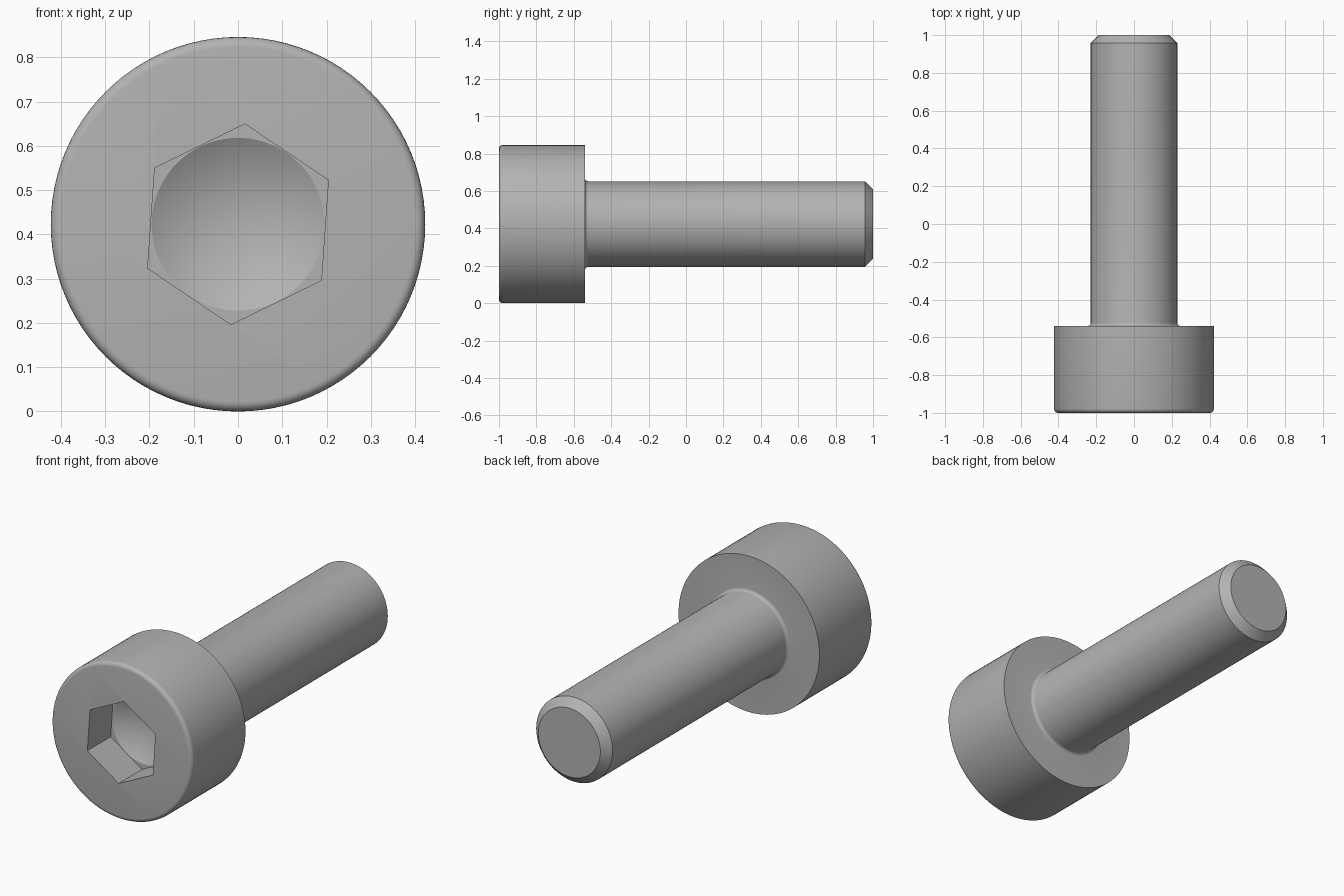
import bpy, bmesh, math
from mathutils import Matrix

if "Cube" in bpy.data.objects:
    bpy.data.objects.remove(bpy.data.objects["Cube"])

R_HEAD, R_SHAFT = 0.423, 0.229
Y_FRONT, Y_UNDER, Y_END = -1.0, -0.54, 1.0
SOCKET_DEPTH, R_HEX, R_DRILL = 0.20, 0.227, 0.195
SEGMENTS = 96

steel = bpy.data.materials.new("grey steel")
steel.diffuse_color = (0.45, 0.45, 0.45, 1)
steel.use_nodes = True
steel.node_tree.nodes["Principled BSDF"].inputs["Base Color"].default_value = steel.diffuse_color


def arc(cr, cy, rad, a0, a1, steps=5):
    """Points (radius, y) of a fillet arc."""
    angles = [math.radians(a0 + (a1 - a0) * i / steps) for i in range(steps + 1)]
    return [(cr + rad * math.cos(a), cy + rad * math.sin(a)) for a in angles]


def revolve(name, profile, segments=SEGMENTS, turn=0.0):
    """Closed solid turned around the y axis; the profile starts and ends on or off the axis."""
    bm = bmesh.new()
    rings = []
    for r, y in profile:
        if r < 1e-6:
            rings.append([bm.verts.new((0, y, R_HEAD))])
            continue
        ring = []
        for i in range(segments):
            a = turn + 2 * math.pi * i / segments
            ring.append(bm.verts.new((r * math.cos(a), y, R_HEAD + r * math.sin(a))))
        rings.append(ring)
    for a, b in zip(rings, rings[1:]):
        for i in range(segments):
            j = (i + 1) % segments
            if len(b) == 1:
                bm.faces.new((a[i], a[j], b[0]))
            else:
                bm.faces.new((a[i], a[j], b[j], b[i]))
    for ring in (rings[0], rings[-1]):
        if len(ring) > 1:
            bm.faces.new(ring)
    bmesh.ops.recalc_face_normals(bm, faces=bm.faces)
    mesh = bpy.data.meshes.new(name)
    bm.to_mesh(mesh)
    bm.free()
    mesh.materials.append(steel)
    obj = bpy.data.objects.new(name, mesh)
    bpy.context.collection.objects.link(obj)
    return obj


# Head with rounded front rim, fillet under the head, shaft with chamfered tip
f, u = 0.022, 0.017
profile = arc(R_HEAD - f, Y_FRONT + f, f, -90, 0)
profile += [(R_HEAD, Y_UNDER)]
profile += arc(R_SHAFT + u, Y_UNDER + u, u, 270, 180)
profile += [(R_SHAFT, Y_END - 0.043), (R_SHAFT - 0.043, Y_END)]
bolt = revolve("socket_head_bolt", profile)

# Hexagonal socket and the drill cone at its bottom
floor_y = Y_FRONT + SOCKET_DEPTH
hex_cutter = revolve("hex_cutter", [(R_HEX, Y_FRONT - 0.1), (R_HEX, floor_y)],
                     6, math.radians(26))
drill_cutter = revolve("drill_cutter", [(R_DRILL, Y_FRONT - 0.05), (R_DRILL, floor_y),
                                        (0, floor_y + R_DRILL * math.tan(math.radians(30)))])

bpy.context.view_layer.objects.active = bolt
bolt.select_set(True)
for cutter in (hex_cutter, drill_cutter):
    mod = bolt.modifiers.new(cutter.name, 'BOOLEAN')
    mod.operation = 'DIFFERENCE'
    mod.solver = 'EXACT'
    mod.object = cutter
    bpy.ops.object.modifier_apply(modifier=mod.name)
    bpy.data.objects.remove(cutter)

bpy.ops.object.shade_smooth_by_angle(angle=math.radians(25))
